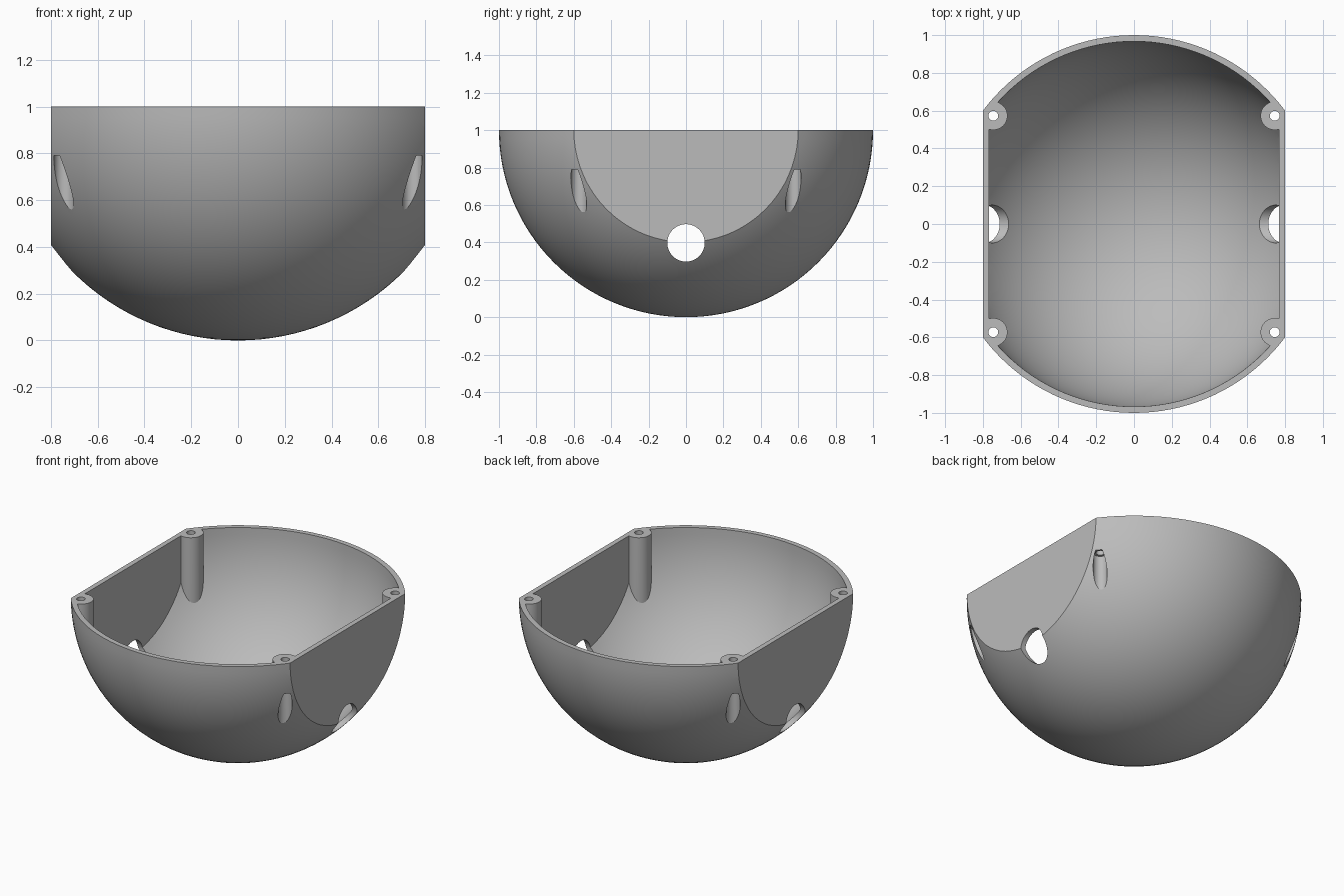
import bpy, bmesh
from mathutils import Vector

cube = bpy.data.objects.get("Cube")
if cube:
    bpy.data.objects.remove(cube, do_unlink=True)

OUTER, WALL, FLAT_X = 1.0, 0.033, 0.8
BOSS_X, BOSS_Y = 0.745, 0.573
CENTRE = Vector((0, 0, 1))


def make_object(name, bm):
    bmesh.ops.recalc_face_normals(bm, faces=bm.faces)
    mesh = bpy.data.meshes.new(name)
    bm.to_mesh(mesh)
    bm.free()
    obj = bpy.data.objects.new(name, mesh)
    bpy.context.collection.objects.link(obj)
    return obj


def trimmed_sphere(name, radius, planes):
    """Sphere sliced flat by each (point, normal) plane."""
    bm = bmesh.new()
    bmesh.ops.create_uvsphere(bm, u_segments=128, v_segments=64, radius=radius)
    bmesh.ops.translate(bm, vec=CENTRE, verts=bm.verts)
    for point, normal in planes:
        bmesh.ops.bisect_plane(bm, geom=bm.verts[:] + bm.edges[:] + bm.faces[:],
                               plane_co=point, plane_no=normal, clear_outer=True)
        rim = [e for e in bm.edges if e.is_boundary]
        bmesh.ops.holes_fill(bm, edges=rim, sides=0)
    return make_object(name, bm)


def four_posts(name, radius, bottom, top):
    """One upright cylinder at each screw position."""
    bm = bmesh.new()
    for sx in (-1, 1):
        for sy in (-1, 1):
            made = bmesh.ops.create_cone(bm, cap_ends=True, segments=48, radius1=radius,
                                         radius2=radius, depth=top - bottom)
            bmesh.ops.translate(bm, verts=made["verts"],
                                vec=(sx * BOSS_X, sy * BOSS_Y, (top + bottom) / 2))
    return make_object(name, bm)


def subtract(target, cutter):
    cutter.hide_render = True
    mod = target.modifiers.new("cut", "BOOLEAN")
    mod.operation, mod.solver, mod.object = "DIFFERENCE", "EXACT", cutter
    bpy.context.view_layer.objects.active = target
    bpy.ops.object.modifier_apply(modifier=mod.name)
    bpy.data.objects.remove(cutter, do_unlink=True)


def sides(x):
    return [((s * x, 0, 0), (s, 0, 0)) for s in (-1, 1)]


# Outer bowl with two flat sides and a flat rim
bowl = trimmed_sphere("bowl_shell", OUTER, [(CENTRE, (0, 0, 1))] + sides(FLAT_X))

# Hollow interior, leaving the four screw bosses standing
cavity = trimmed_sphere("cavity_cutter", OUTER - WALL, sides(FLAT_X - WALL))
subtract(cavity, four_posts("boss_cutter", 0.075, 0.2, 1.3))
subtract(bowl, cavity)

# Screw holes and the wider head recesses below them
subtract(bowl, four_posts("screw_hole_cutter", 0.026, 0.7, 1.1))
subtract(bowl, four_posts("screw_head_cutter", 0.042, 0.2, 0.79))

# Round opening through both sides
bm = bmesh.new()
bmesh.ops.create_cone(bm, cap_ends=True, segments=64, radius1=0.1, radius2=0.1, depth=3)
opening = make_object("side_opening_cutter", bm)
opening.rotation_euler.y = 1.5708
opening.location.z = 0.397
bpy.context.view_layer.update()
subtract(bowl, opening)

# Single grey plastic
grey = bpy.data.materials.new("grey_plastic")
grey.use_nodes = True
colour = (0.5, 0.5, 0.5, 1)
grey.diffuse_color = colour
grey.node_tree.nodes["Principled BSDF"].inputs["Base Color"].default_value = colour
bowl.data.materials.clear()
bowl.data.materials.append(grey)

# Smooth curves, crisp edges
bpy.ops.object.select_all(action="DESELECT")
bowl.select_set(True)
bpy.context.view_layer.objects.active = bowl
bpy.ops.object.shade_smooth_by_angle(angle=0.35)
